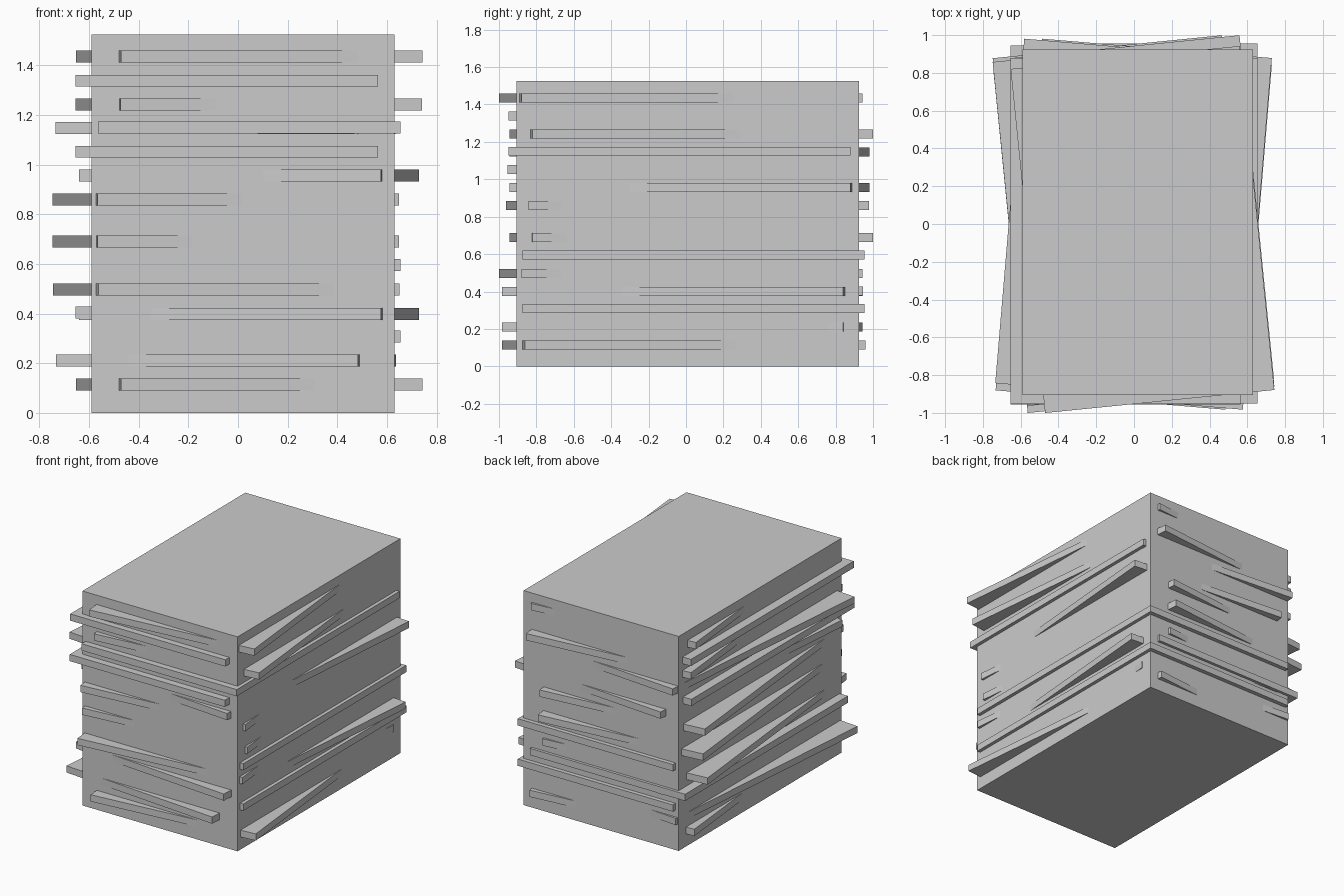
import bpy

cube = bpy.data.objects.get("Cube")
if cube:
    bpy.data.objects.remove(cube, do_unlink=True)

grey = bpy.data.materials.new("light_grey")
grey.use_nodes = True
COLOUR = (0.6, 0.6, 0.6, 1)
grey.diffuse_color = COLOUR
grey.node_tree.nodes["Principled BSDF"].inputs["Base Color"].default_value = COLOUR

WIDTH, DEPTH, HEIGHT, SLAB = 1.22, 1.83, 1.525, 0.048


def block(name, x, y, z, height, turn=0.0):
    """Box with the shared footprint, centred at x, y, z and turned about z."""
    bpy.ops.mesh.primitive_cube_add(size=1, location=(x, y, z), rotation=(0, 0, turn))
    obj = bpy.context.object
    obj.name = name
    obj.scale = (WIDTH, DEPTH, height)
    obj.data.materials.append(grey)


# Main body
block("tower_body", 0.02, 0.01, HEIGHT / 2, HEIGHT)

# Shifted slabs, parallel to the body: x, y, z
straight = [
    (-0.045, -0.035, 1.338),
    (0.045, -0.035, 1.15),
    (-0.045, -0.04, 1.052),
    (0.045, 0.04, 0.595),
    (-0.045, 0.03, 0.404),
    (0.045, 0.04, 0.308),
]
for i, (x, y, z) in enumerate(straight):
    block(f"straight_slab_{i + 1}", x, y, z, SLAB)

# Slabs turned anticlockwise
left_turned = [
    (0.045, -0.029, 1.435),
    (0.043, 0.028, 1.243),
    (-0.05, 0.008, 0.859),
    (-0.05, 0.028, 0.69),
    (-0.047, -0.029, 0.497),
    (0.045, -0.012, 0.114),
]
for i, (x, y, z) in enumerate(left_turned):
    block(f"left_turned_slab_{i + 1}", x, y, z, SLAB, 0.1)

# Slabs turned clockwise
right_turned = [
    (-0.05, 0.018, 1.147),
    (0.045, 0.018, 0.957),
    (0.045, -0.02, 0.399),
    (-0.048, -0.02, 0.211),
]
for i, (x, y, z) in enumerate(right_turned):
    block(f"right_turned_slab_{i + 1}", x, y, z, SLAB, -0.084)
